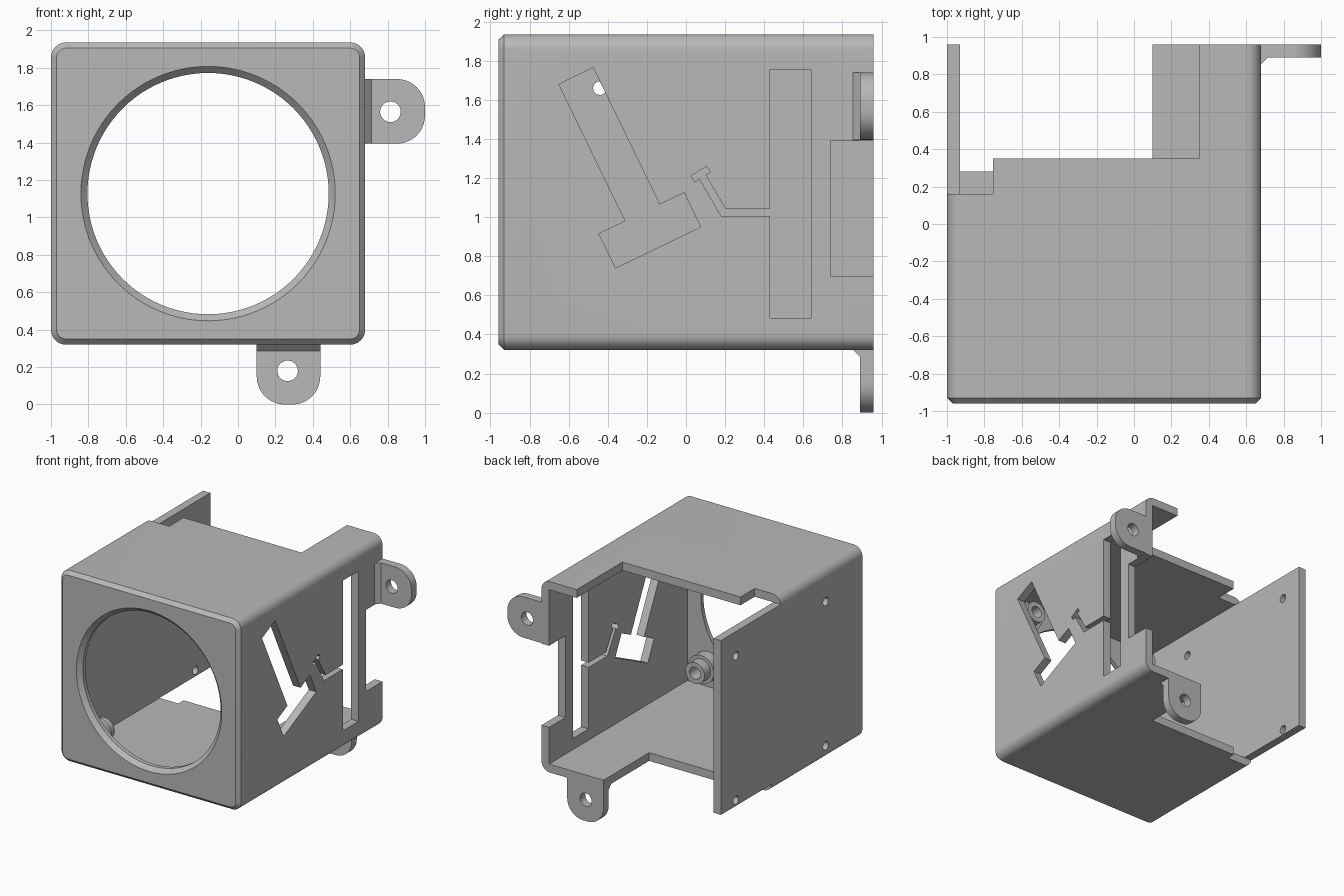
import bpy, bmesh, math
from mathutils import Vector

cube = bpy.data.objects.get("Cube")
if cube:
    bpy.data.objects.remove(cube, do_unlink=True)

grey = bpy.data.materials.new("plain grey")
grey.use_nodes = True
COLOUR = (0.48, 0.48, 0.48, 1)
grey.diffuse_color = COLOUR
grey.node_tree.nodes["Principled BSDF"].inputs["Base Color"].default_value = COLOUR

# Main dimensions
LEFT, RIGHT, BACK, FRONT = -1.0, 0.68, 0.96, -0.96
LOW, HIGH, WALL = 0.32, 1.935, 0.07
CX, CZ = (LEFT + RIGHT) / 2, (LOW + HIGH) / 2


def loft(name, rings):
    """Closed solid through matching rings of points."""
    bm = bmesh.new()
    loops = [[bm.verts.new(p) for p in ring] for ring in rings]
    n = len(loops[0])
    for a, b in zip(loops, loops[1:]):
        for i in range(n):
            j = (i + 1) % n
            bm.faces.new((a[i], a[j], b[j], b[i]))
    bm.faces.new(loops[0])
    bm.faces.new(loops[-1])
    bmesh.ops.recalc_face_normals(bm, faces=bm.faces)
    mesh = bpy.data.meshes.new(name)
    bm.to_mesh(mesh)
    bm.free()
    mesh.materials.append(grey)
    ob = bpy.data.objects.new(name, mesh)
    bpy.context.scene.collection.objects.link(ob)
    return ob


def box(name, x0, x1, y0, y1, z0, z1):
    corners = [(x0, y0), (x1, y0), (x1, y1), (x0, y1)]
    return loft(name, [[(x, y, z) for x, y in corners] for z in (z0, z1)])


def slab_x(name, outline, x0, x1):
    return loft(name, [[(x, y, z) for y, z in outline] for x in (x0, x1)])


def slab_y(name, outline, y0, y1):
    return loft(name, [[(x, y, z) for x, z in outline] for y in (y0, y1)])


def circle(x, z, r, n=32):
    return [(x + r * math.cos(math.tau * i / n), z + r * math.sin(math.tau * i / n))
            for i in range(n)]


def rounded(x0, x1, z0, z1, r, n=10):
    pts = []
    for k, (x, z) in enumerate([(x1 - r, z1 - r), (x0 + r, z1 - r),
                                (x0 + r, z0 + r), (x1 - r, z0 + r)]):
        for i in range(n + 1):
            a = math.pi / 2 * (k + i / n)
            pts.append((x + r * math.cos(a), z + r * math.sin(a)))
    return pts


def combine(ob, other, operation="DIFFERENCE"):
    mod = ob.modifiers.new("cut", "BOOLEAN")
    mod.object, mod.operation, mod.solver = other, operation, "EXACT"
    bpy.context.view_layer.objects.active = ob
    bpy.ops.object.modifier_apply(modifier=mod.name)
    bpy.data.objects.remove(other, do_unlink=True)


def finish(ob):
    bpy.ops.object.select_all(action="DESELECT")
    ob.select_set(True)
    bpy.context.view_layer.objects.active = ob
    bpy.ops.object.shade_smooth_by_angle(angle=math.radians(30))


# Rounded housing with a chamfered front edge, hollow and open at the back
R, C = 0.08, 0.03
full = rounded(LEFT, RIGHT, LOW, HIGH, R)
small = rounded(LEFT + C, RIGHT - C, LOW + C, HIGH - C, R - C)
housing = loft("housing", [[(x, y, z) for x, z in ring] for ring, y in
                           ((small, FRONT), (full, FRONT + C), (full, BACK))])
combine(housing, box("cavity", LEFT + WALL, RIGHT - WALL, FRONT + WALL, 1.2,
                     LOW + WALL, HIGH - WALL))

# Round front opening, widened at the front
bore = [(0.685, FRONT - 0.005), (0.645, FRONT + 0.035), (0.645, FRONT + 0.2)]
combine(housing, loft("bore", [[(x, y, z) for x, z in circle(CX, CZ, r, 96)]
                               for r, y in bore]))

# Openings in roof, floor and right-hand wall
cuts = [
    (-0.76, 0.35, 0.35, 1.2, 1.7, 2.1),
    (-1.1, -0.755, 0.16, 1.2, HIGH - WALL, 2.1),
    (-0.76, 0.10, 0.35, 1.2, 0.2, 0.5),
    (-1.1, -0.755, 0.28, 1.2, 0.2, LOW + WALL),
    (0.5, 0.8, 0.74, 1.2, 0.70, 1.39),
    (0.5, 0.8, 0.43, 0.64, 0.485, 1.755),
]
for cut in cuts:
    combine(housing, box("opening", *cut))

# Tilted hammer-shaped window
hammer = [(-0.65, 1.68), (-0.475, 1.765), (-0.135, 1.065), (-0.01, 1.125),
          (0.075, 0.95), (-0.36, 0.74), (-0.445, 0.915), (-0.31, 0.98)]
# Narrow wire channel joined to the tall slot
channel = [(0.45, 1.045), (0.2, 1.045), (0.1, 1.215), (0.125, 1.23), (0.105, 1.26),
           (0.025, 1.21), (0.045, 1.18), (0.07, 1.195), (0.18, 1.005), (0.45, 1.005)]
for outline in (hammer, channel):
    combine(housing, slab_x("window", outline, 0.5, 0.8))

# Screw holes in the plain side wall
for y in (-0.44, 0.76):
    for z in (0.44, 1.66):
        combine(housing, slab_x("screw_hole", circle(y, z, 0.035, 24), -1.1, -0.85))
finish(housing)

# Four hollow screw posts behind the front wall
for sx in (-1, 1):
    for sz in (-1, 1):
        x, z = CX + sx * 0.58, CZ + sz * 0.56
        post = slab_y("screw_post", circle(x, z, 0.09), FRONT + 0.05, -0.72)
        combine(post, slab_y("collar", circle(x, z, 0.12), FRONT + 0.05, -0.8), "UNION")
        combine(post, slab_y("post_hole", circle(x, z, 0.05), FRONT + 0.08, -0.6))
        finish(post)


# Mounting ears at the back edge, each with a gusset at its root
def ear(name, bounds, hole):
    ob = slab_y(name, rounded(*bounds, 0.15), BACK - WALL, BACK)
    x0, x1, z0, z1 = bounds
    if name == "side_ear":
        root = [(x0, z0), (x0 + 0.17, z0), (x0 + 0.17, z1), (x0, z1)]
    else:
        root = [(x0, z1 - 0.17), (x1, z1 - 0.17), (x1, z1), (x0, z1)]
    combine(ob, slab_y("root", root, BACK - WALL, BACK), "UNION")
    combine(ob, slab_y("ear_hole", circle(*hole, 0.055), 0.8, 1.1))
    finish(ob)


ear("side_ear", (RIGHT - 0.02, 1.0, 1.395, 1.74), (0.815, 1.565))
ear("bottom_ear", (0.10, 0.44, 0.0, LOW + 0.02), (0.265, 0.18))

wedge = [(RIGHT - 0.01, 0.855), (RIGHT, 0.855), (0.717, 0.892), (RIGHT - 0.01, 0.892)]
finish(loft("side_gusset", [[(x, y, z) for x, y in wedge] for z in (1.395, 1.74)]))
wedge = [(0.855, LOW + 0.01), (0.855, LOW), (0.892, 0.283), (0.892, LOW + 0.01)]
finish(slab_x("bottom_gusset", wedge, 0.10, 0.44))
